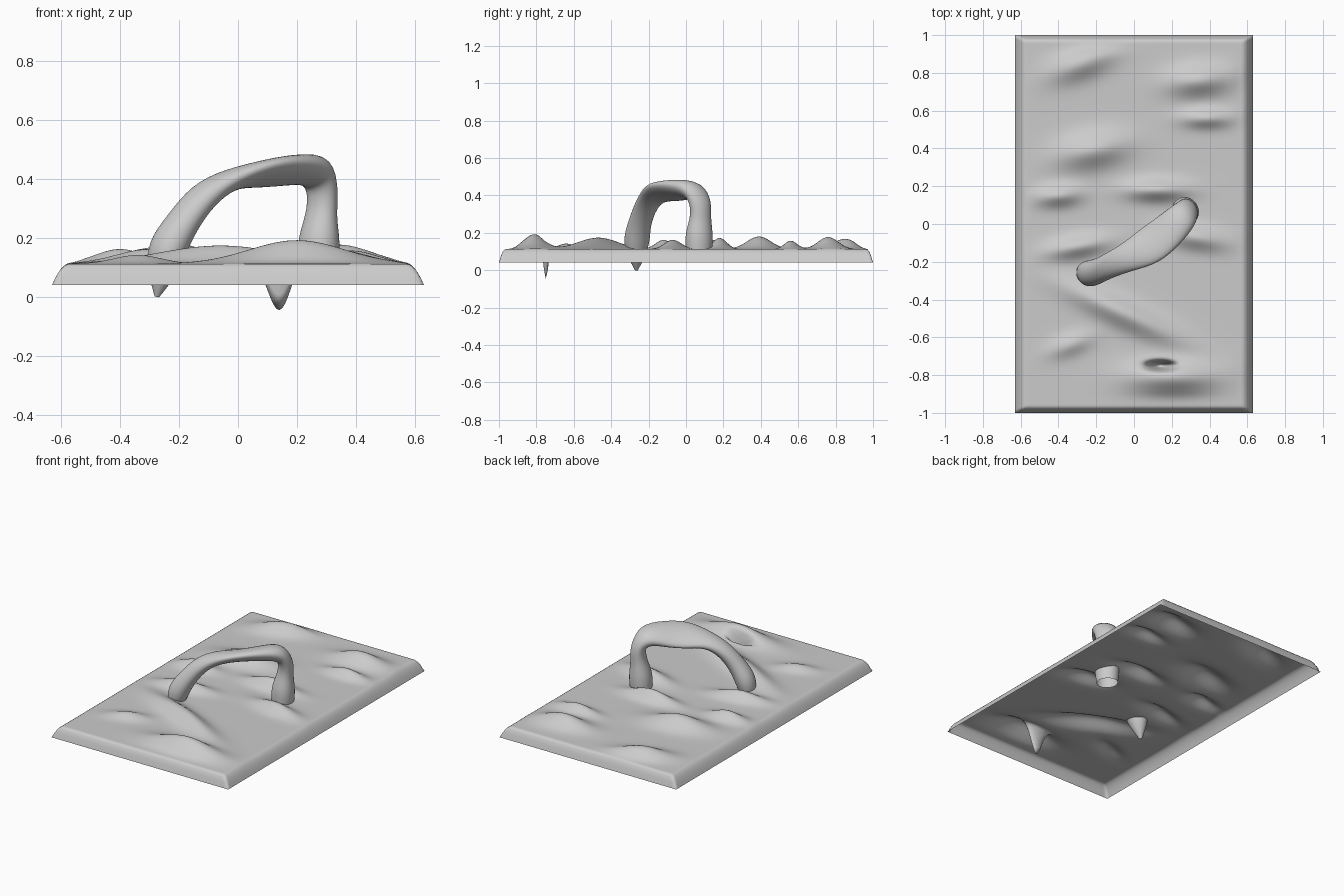
import bpy, bmesh
from math import sin, cos, exp, pi, radians
from mathutils import Vector

if "Cube" in bpy.data.objects:
    bpy.data.objects.remove(bpy.data.objects["Cube"])

HX, HY = 0.63, 1.0

# mounds: x, y, half length, half depth, height, turn in degrees
MOUNDS = [
    (-.28, .85, .16, .07, .055, 20), (.34, .76, .15, .07, .065, 5),
    (.38, .56, .12, .045, .045, 0), (-.22, .39, .17, .08, .068, 10),
    (-.40, .15, .11, .05, .05, 5), (.12, .18, .15, .05, .06, 0),
    (.32, -.07, .15, .055, .05, -10), (-.30, -.12, .15, .05, .05, 10),
    (-.06, -.47, .30, .065, .062, -25), (-.34, -.64, .11, .05, .03, 20),
    (.20, -.81, .21, .075, .08, 0),
    (.14, -.75, .055, .018, -.20, 0),      # pit that pokes through below
]


def height(x, y):
    d = min(1, min((HX - abs(x)) / .06, (HY - abs(y)) / .035))
    d = max(0, d)
    z = .04 + .072 * (1 - (1 - d) ** 2)
    fade = min(1, max(0, min(HX - abs(x), HY - abs(y)) / .12))
    fade = fade * fade * (3 - 2 * fade)
    for cx, cy, a, b, h, turn in MOUNDS:
        t = radians(turn)
        u = ((x - cx) * cos(t) + (y - cy) * sin(t)) / a
        v = (-(x - cx) * sin(t) + (y - cy) * cos(t)) / b
        z += fade * h * exp(-(u * u + v * v) * .85)
    return z


def make_object(name, bm):
    mesh = bpy.data.meshes.new(name)
    bm.to_mesh(mesh)
    bm.free()
    for p in mesh.polygons:
        p.use_smooth = True
    ob = bpy.data.objects.new(name, mesh)
    bpy.context.collection.objects.link(ob)
    return ob


# ground: an open sheet with a rounded skirt, hollow underneath
bm = bmesh.new()
bmesh.ops.create_grid(bm, x_segments=126, y_segments=200, size=1)
for v in bm.verts:
    x, y = v.co.x * HX, v.co.y * HY
    v.co = (x, y, height(x, y))
make_object("ground", bm)

# arch: rings along a path: x, y, z, half width, half thickness, tilt
PATH = [
    (-.275, -.265, .00, .008, .008, 0), (-.26, -.265, .07, .05, .045, 0),
    (-.245, -.265, .16, .08, .07, 0), (-.19, -.25, .25, .066, .055, 0),
    (-.12, -.215, .345, .07, .05, 0), (-.03, -.175, .40, .08, .04, .2),
    (.08, -.12, .42, .115, .036, .4), (.18, -.04, .43, .105, .045, .4),
    (.265, .045, .435, .085, .06, .3), (.29, .08, .36, .066, .05, 0),
    (.282, .078, .28, .060, .048, 0), (.275, .07, .20, .08, .072, 0),
    (.27, .07, .12, .078, .072, 0), (.27, .07, .04, .068, .06, 0),
]
SIDES = 12
bm = bmesh.new()
rings = []
for i, (x, y, z, w, t, tilt) in enumerate(PATH):
    a = Vector(PATH[max(i - 1, 0)][:3])
    b = Vector(PATH[min(i + 1, len(PATH) - 1)][:3])
    tangent = (b - a).normalized()
    side = Vector((-.57, .82, -tilt))
    side = (side - tangent * side.dot(tangent)).normalized()
    up = tangent.cross(side)
    rings.append([bm.verts.new(Vector((x, y, z))
                  + side * w * cos(2 * pi * k / SIDES)
                  + up * t * sin(2 * pi * k / SIDES)) for k in range(SIDES)])
for r, s in zip(rings, rings[1:]):
    for k in range(SIDES):
        n = (k + 1) % SIDES
        bm.faces.new((r[k], r[n], s[n], s[k]))
bmesh.ops.recalc_face_normals(bm, faces=bm.faces)
arch = make_object("rock_arch", bm)
sub = arch.modifiers.new("smooth", 'SUBSURF')
sub.levels = sub.render_levels = 2
